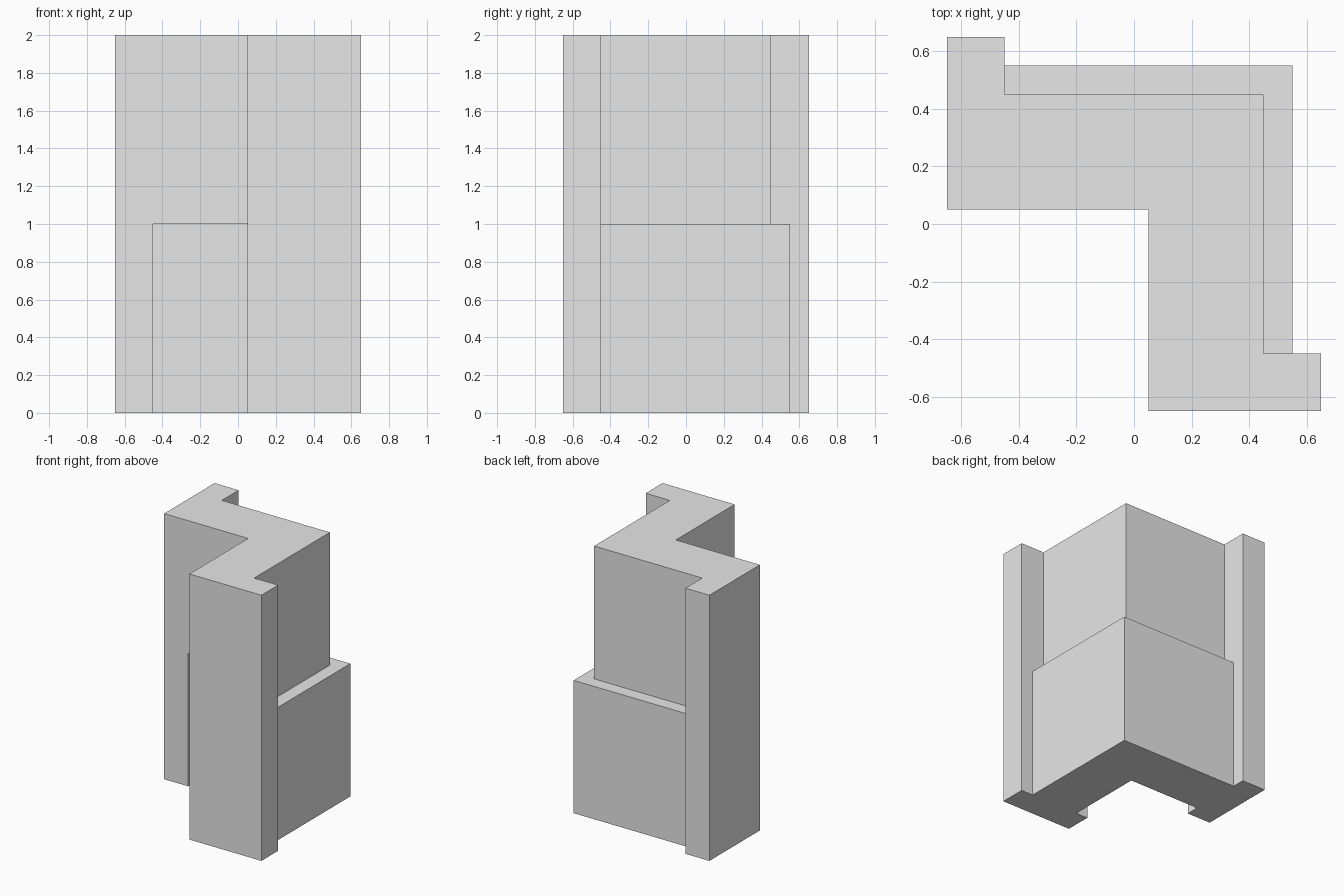
import bpy
import bmesh

cube = bpy.data.objects.get("Cube")
if cube:
    bpy.data.objects.remove(cube, do_unlink=True)

HEIGHT = 2.0      # full height
STEP = 1.0        # top of the shifted lower section
END = -0.45       # where the wall meets the end posts

grey = bpy.data.materials.new("light grey")
grey.use_nodes = True
colour = (0.8, 0.8, 0.8, 1)
grey.diffuse_color = colour
grey.node_tree.nodes["Principled BSDF"].inputs["Base Color"].default_value = colour


def mirrored(half):
    """Complete an outline that is symmetric about the diagonal x = y."""
    return half + [(y, x) for x, y in reversed(half) if x != y]


def wall(inner, outer, start):
    """Half outline of an L-shaped wall, from inner corner to outer corner."""
    return [(inner, inner), (inner, start), (outer, start), (outer, outer)]


# Upper section: L-shaped wall with a flanged post at each end
upper = [(0.05, 0.05), (0.05, -0.65), (0.65, -0.65), (0.65, END), (0.45, END), (0.45, 0.45)]


def loop(half):
    """Closed outline: one half out, the mirrored half back."""
    return half + [(y, x) for x, y in half[-2:0:-1]]


def prism(bm, outline, z0, z1, bottom=True, top=True):
    low = [bm.verts.new((x, y, z0)) for x, y in outline]
    high = [bm.verts.new((x, y, z1)) for x, y in outline]
    n = len(outline)
    for i in range(n):
        j = (i + 1) % n
        bm.faces.new((low[i], low[j], high[j], high[i]))
    if bottom:
        bm.faces.new(low[::-1])
    if top:
        bm.faces.new(high)
    bmesh.ops.recalc_face_normals(bm, faces=bm.faces)


def part(name, outline, z0, z1):
    mesh = bpy.data.meshes.new(name)
    bm = bmesh.new()
    prism(bm, outline, z0, z1)
    bm.to_mesh(mesh)
    bm.free()
    mesh.materials.append(grey)
    obj = bpy.data.objects.new(name, mesh)
    bpy.context.collection.objects.link(obj)
    return obj


# Solid corner column, with the lower wall pushed outwards
column = part("corner_column", loop(upper), 0, HEIGHT)
recess = part("recess_cutter", loop(wall(-0.2, 0.15, END)), -0.2, STEP)
panel = part("lower_panel_filler", loop(wall(0.3, 0.55, END - 0.1)), 0, STEP)

for helper, operation in ((recess, 'DIFFERENCE'), (panel, 'UNION')):
    mod = column.modifiers.new(helper.name, 'BOOLEAN')
    mod.operation = operation
    mod.solver = 'EXACT'
    mod.object = helper
    helper.hide_render = True

# Apply the booleans and drop the helpers
depsgraph = bpy.context.evaluated_depsgraph_get()
result = bpy.data.meshes.new_from_object(column.evaluated_get(depsgraph))
column.modifiers.clear()
column.data = result
result.materials.clear()
result.materials.append(grey)
for p in result.polygons:
    p.material_index = 0
for helper in (recess, panel):
    bpy.data.objects.remove(helper, do_unlink=True)
